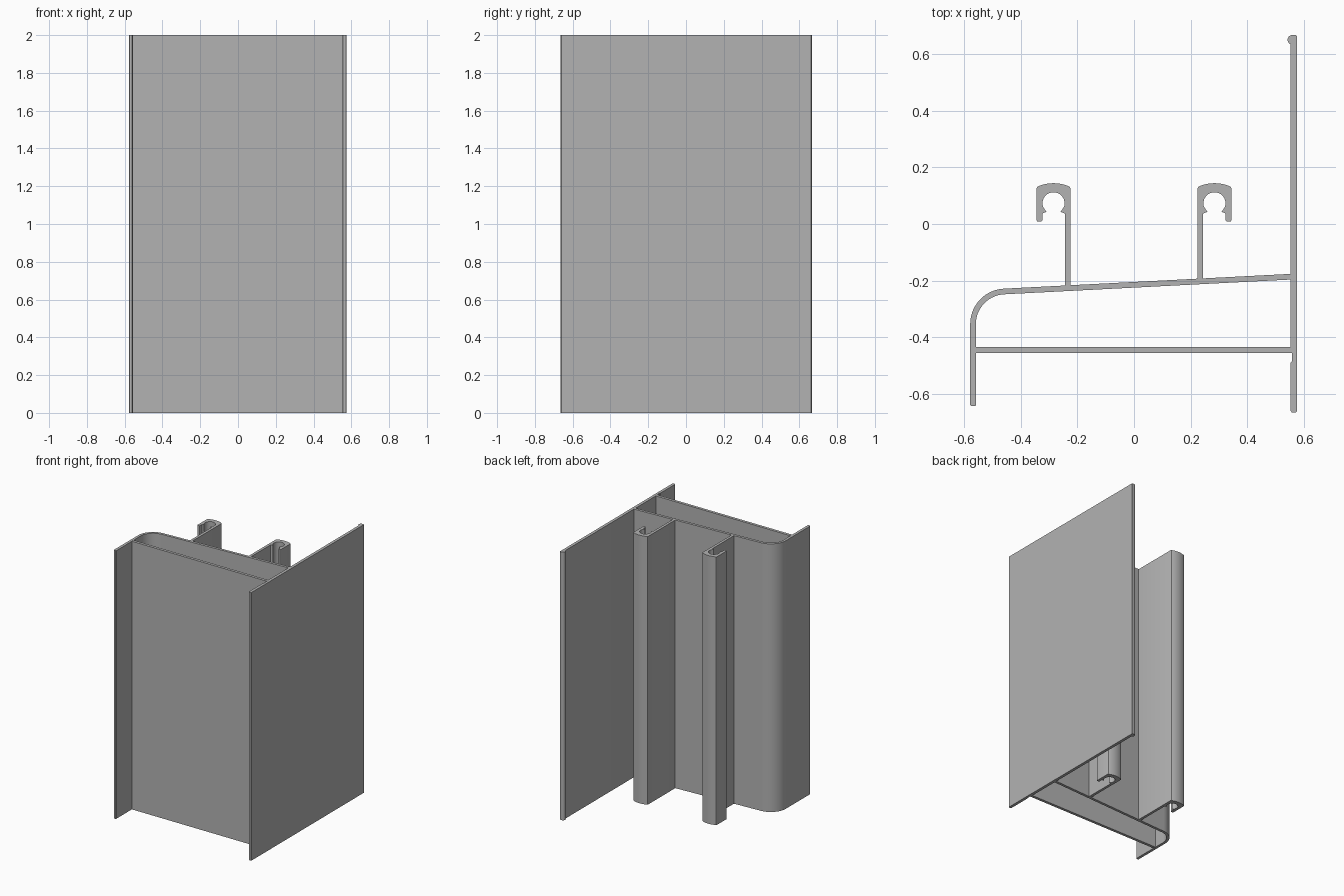
import bpy, bmesh
from math import sin, cos, radians

HEIGHT = 2.0

cube = bpy.data.objects.get("Cube")
if cube:
    bpy.data.objects.remove(cube, do_unlink=True)

# Single plain metal colour
metal = bpy.data.materials.new("grey metal")
metal.use_nodes = True
GREY = (0.45, 0.45, 0.45, 1)
metal.diffuse_color = GREY
metal.node_tree.nodes["Principled BSDF"].inputs["Base Color"].default_value = GREY


def arc(cx, cy, r, start, end, steps):
    """Points along a circular arc, angles in degrees."""
    angles = [radians(start + (end - start) * i / steps) for i in range(steps + 1)]
    return [(cx + r * cos(a), cy + r * sin(a)) for a in angles]


def extrude(name, outline):
    """Extrude a flat outline along the full height."""
    bm = bmesh.new()
    base = bm.faces.new([bm.verts.new((x, y, 0)) for x, y in outline])
    top = bmesh.ops.extrude_face_region(bm, geom=[base])
    verts = [v for v in top["geom"] if isinstance(v, bmesh.types.BMVert)]
    bmesh.ops.translate(bm, verts=verts, vec=(0, 0, HEIGHT))
    bmesh.ops.recalc_face_normals(bm, faces=bm.faces)
    mesh = bpy.data.meshes.new(name)
    bm.to_mesh(mesh)
    bm.free()
    mesh.materials.append(metal)
    obj = bpy.data.objects.new(name, mesh)
    bpy.context.collection.objects.link(obj)
    bpy.ops.object.select_all(action="DESELECT")
    obj.select_set(True)
    bpy.context.view_layer.objects.active = obj
    bpy.ops.object.shade_smooth_by_angle(angle=radians(30))
    return obj


# Long side plate with a rounded bead on its back edge and a shallow recess
side_plate = [(0.575, -0.66), (0.571, -0.665), (0.557, -0.665), (0.553, -0.66),
              (0.553, -0.488), (0.557, -0.485), (0.557, -0.455), (0.553, -0.455),
              (0.553, 0.633)]
side_plate += arc(0.559, 0.65, 0.017, 250, 90, 10)
side_plate += [(0.571, 0.667), (0.575, 0.663)]
extrude("side_plate", side_plate)

# Short leg, rounded corner and sloping wall in one piece
shell = [(-0.557, -0.638), (-0.561, -0.643), (-0.574, -0.643), (-0.578, -0.638)]
shell += arc(-0.453, -0.353, 0.125, 180, 93, 14)
shell += [(0.553, -0.176), (0.553, -0.196)]
shell += arc(-0.453, -0.353, 0.105, 93, 180, 14)
extrude("curved_shell", shell)

# Straight web between leg and plate
extrude("cross_web", [(-0.557, -0.455), (0.553, -0.455),
                      (0.553, -0.434), (-0.557, -0.434)])


# Screw channels: a post with a domed cap, toothed round socket and short lip
def screw_channel(name, centre, side, foot):
    lip = [(-0.039, 0.014), (-0.042, 0.009), (-0.057, 0.009), (-0.06, 0.014)]
    cap = [(-0.06, 0.125)] + arc(0, 0.0083, 0.1357, 115, 65, 12) + [(0.06, 0.125)]
    post = [(0.06, foot), (0.04, foot), (0.04, 0.037)]
    tooth = [(0.025, 0.043), (0.034, 0.056)]
    socket = arc(0, 0.073, 0.039, -15, 195, 18)
    mirrored_tooth = [(-x, y) for x, y in reversed(tooth)]
    outline = lip + cap + post + tooth + socket + mirrored_tooth + [(-0.039, 0.037)]
    extrude(name, [(centre + side * x, y) for x, y in outline])


screw_channel("right_screw_channel", -0.284, 1, -0.222)
screw_channel("left_screw_channel", 0.284, -1, -0.199)
